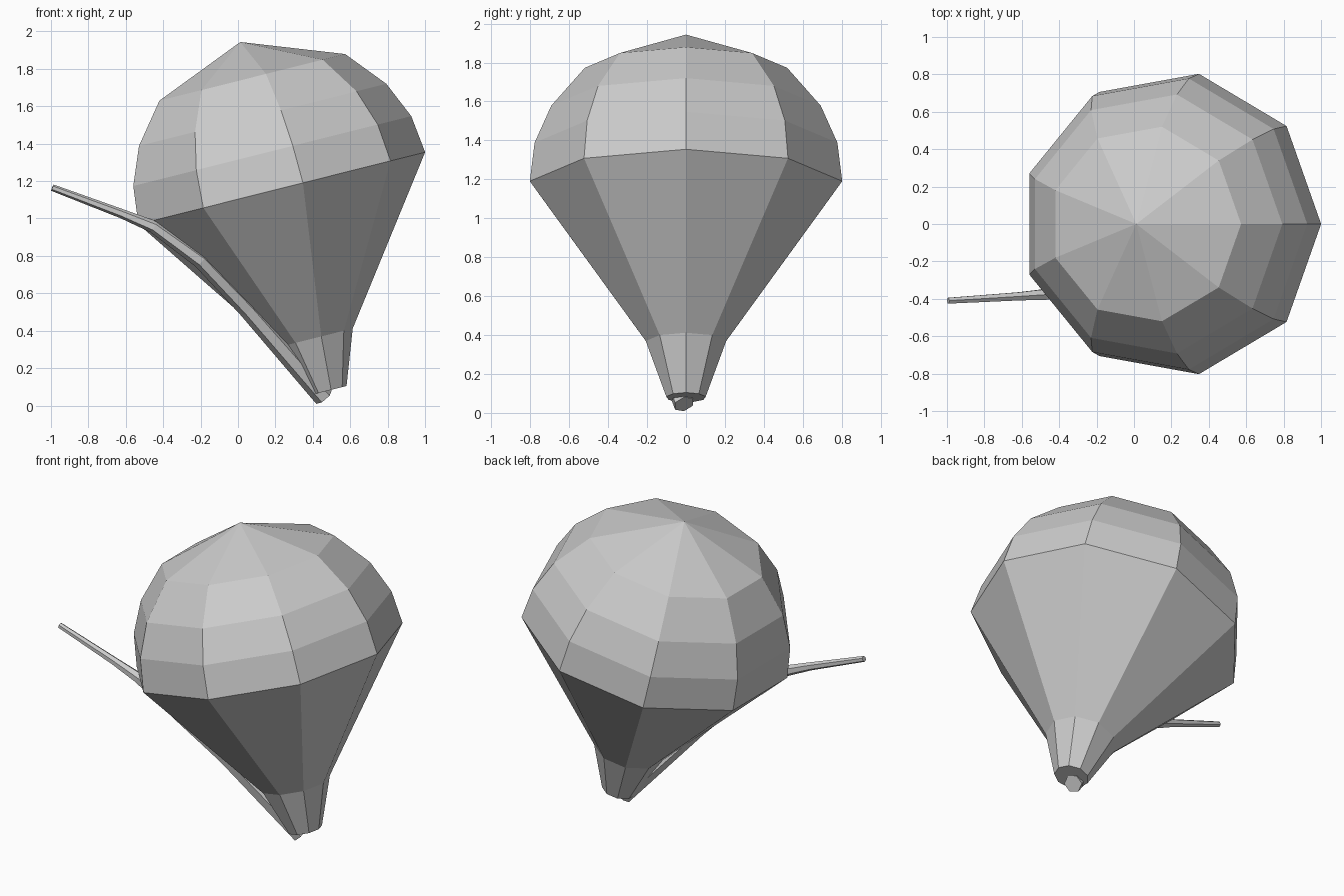
import bpy, bmesh
from math import sin, cos, tau, radians
from mathutils import Vector

if "Cube" in bpy.data.objects:
    bpy.data.objects.remove(bpy.data.objects["Cube"])


def loft(name, rings, sides, tip=None):
    """Skin rings of (centre, axis, radius); close with an optional tip point."""
    bm = bmesh.new()
    loops = []
    for centre, axis, r in rings:
        t = axis.normalized()
        v = Vector((0, 1, 0))
        v = (v - t * t.dot(v)).normalized()
        u = v.cross(t)
        loops.append([bm.verts.new(centre + (u * cos(tau * i / sides) + v * sin(tau * i / sides)) * r)
                      for i in range(sides)])
    for a, b in zip(loops, loops[1:]):
        for i in range(sides):
            j = (i + 1) % sides
            bm.faces.new((a[i], a[j], b[j], b[i]))
    bm.faces.new(loops[0])
    if tip is None:
        bm.faces.new(loops[-1])
    else:
        top = bm.verts.new(tip)
        for i in range(sides):
            bm.faces.new((loops[-1][i], loops[-1][(i + 1) % sides], top))
    bmesh.ops.recalc_face_normals(bm, faces=bm.faces)
    mesh = bpy.data.meshes.new(name)
    bm.to_mesh(mesh)
    bm.free()
    obj = bpy.data.objects.new(name, mesh)
    bpy.context.collection.objects.link(obj)
    return obj


# Balloon: nine-sided profile around a leaning axis (height along axis, radius)
lean = radians(14.1)
axis = Vector((-sin(lean), 0, cos(lean)))
middle = Vector((0.21, 0, 1.156))
profile = [(-1.11, 0.103), (-0.82, 0.21), (0, 0.815),
           (0.205, 0.79), (0.405, 0.703), (0.613, 0.528)]
loft("balloon", [(middle + axis * h, axis, r) for h, r in profile], 9, middle + axis * 0.812)

# String: tapered tube hugging the balloon, then trailing to the left
path = [((0.46, -0.01, 0.045), 0.055), ((0.05, -0.20, 0.515), 0.048),
        ((-0.20, -0.33, 0.775), 0.042), ((-0.45, -0.375, 0.955), 0.034),
        ((-0.62, -0.387, 1.025), 0.025), ((-0.993, -0.41, 1.165), 0.018)]
points = [Vector(p) for p, r in path]
rings = []
for i, (p, r) in enumerate(path):
    before, after = points[max(i - 1, 0)], points[min(i + 1, len(points) - 1)]
    rings.append((points[i], after - before, r))
loft("string", rings, 6)
